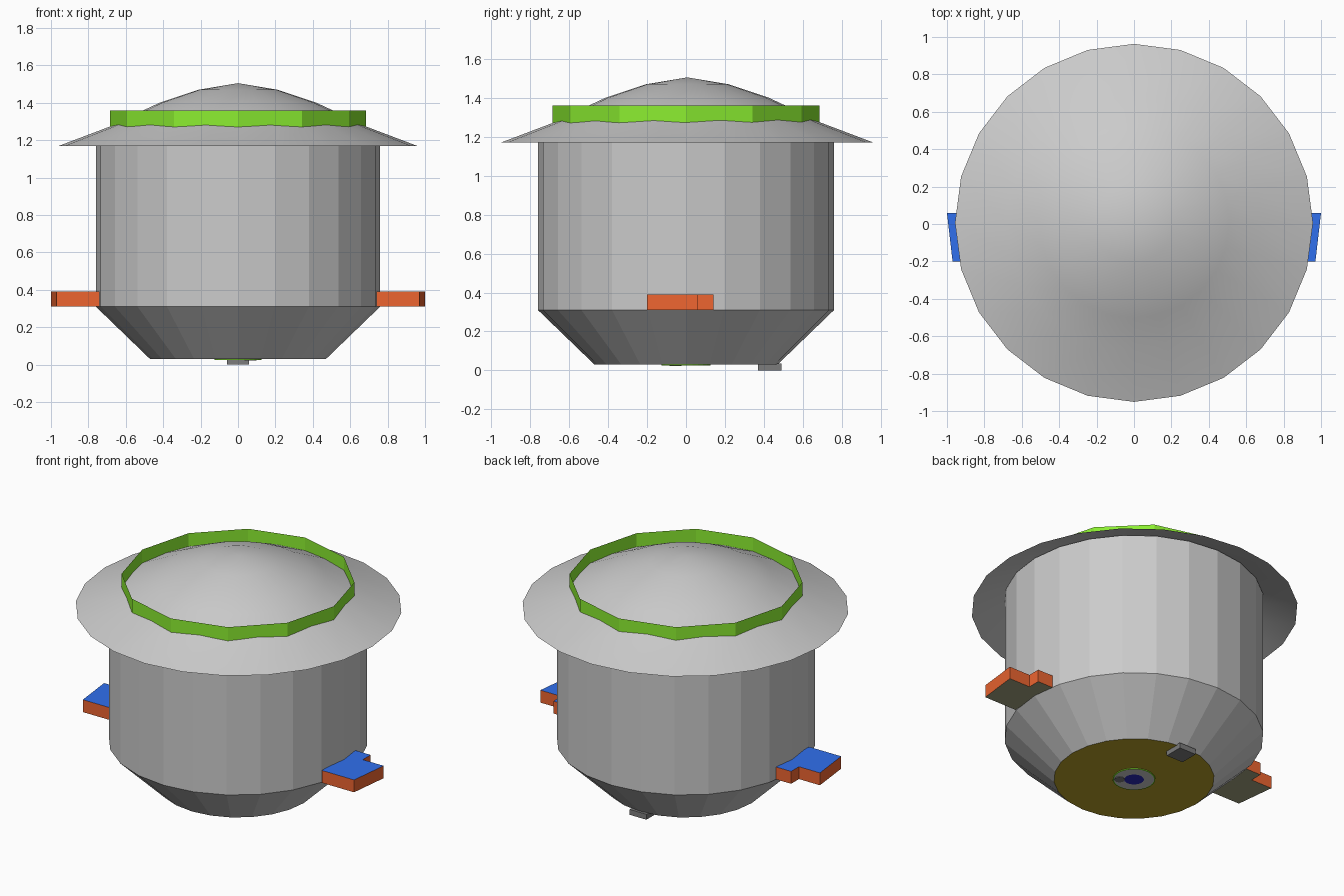
import bpy, bmesh
from math import sin, cos, pi, radians
from mathutils import Vector

if "Cube" in bpy.data.objects:
    bpy.data.objects.remove(bpy.data.objects["Cube"])


def material(name, rgb):
    m = bpy.data.materials.new(name)
    m.diffuse_color = (*rgb, 1)
    m.use_nodes = True
    m.node_tree.nodes["Principled BSDF"].inputs["Base Color"].default_value = m.diffuse_color
    return m


BLUE = material("blue", (0.03, 0.16, 0.85))
RED = material("red", (0.85, 0.13, 0.03))
OLIVE = material("olive", (0.36, 0.36, 0.22))
GREEN = material("green", (0.26, 0.85, 0.03))
BROWN = material("brown", (0.48, 0.35, 0.02))
PALE = material("pale", (0.75, 0.78, 0.75))
NAVY = material("navy", (0.02, 0.02, 0.5))
DARK = material("dark", (0.2, 0.2, 0.2))


def finish(name, bm, mats=()):
    mesh = bpy.data.meshes.new(name)
    bm.to_mesh(mesh)
    bm.free()
    for m in mats:
        mesh.materials.append(m)
    ob = bpy.data.objects.new(name, mesh)
    bpy.context.collection.objects.link(ob)
    return ob


def lathe(name, profile, sides, mats=(), centre=(0, 0)):
    """Revolve (radius, z) points, listed bottom to top, about a vertical axis."""
    bm = bmesh.new()
    cx, cy = centre
    rings = []
    for r, z in profile:
        n = sides if r > 0 else 1
        rings.append([bm.verts.new((cx + r * cos(2 * pi * i / sides),
                                    cy + r * sin(2 * pi * i / sides), z))
                      for i in range(n)])
    for lo, hi in zip(rings, rings[1:]):
        for i in range(sides):
            j = (i + 1) % sides
            quad = [lo[i % len(lo)], lo[j % len(lo)], hi[j % len(hi)], hi[i % len(hi)]]
            bm.faces.new(list(dict.fromkeys(quad)))
    return finish(name, bm, mats)


def handle(name, side):
    """Stepped flat handle: blue top, red edges, olive underside."""
    outline = [(0.74, -0.2), (0.97, -0.2), (1.0, 0.06), (0.85, 0.06), (0.85, 0.14), (0.74, 0.14)]
    bm = bmesh.new()
    base = bm.faces.new([bm.verts.new((side * x, y, 0.31)) for x, y in outline])
    top = bmesh.ops.extrude_face_region(bm, geom=[base], use_keep_orig=True)
    bmesh.ops.translate(bm, vec=(0, 0, 0.08),
                        verts=[v for v in top["geom"] if isinstance(v, bmesh.types.BMVert)])
    bmesh.ops.recalc_face_normals(bm, faces=bm.faces)
    for f in bm.faces:
        f.normal_update()
        f.material_index = 0 if f.normal.z > 0.5 else 2 if f.normal.z < -0.5 else 1
    return finish(name, bm, (BLUE, RED, OLIVE))


# Pot wall and tapered base
lathe("pot_body", [(0.47, 0.03), (0.76, 0.31), (0.76, 1.24)], 24)
lathe("base_plate", [(0, 0.03), (0.47, 0.03)], 24, [BROWN])

# Domed lid with a wide brim
lid = lathe("lid", [(0.957, 1.17), (0.68, 1.275), (0.51, 1.358), (0.42, 1.40),
                    (0.21, 1.47), (0, 1.505)], 24, centre=(0, 0.006))
bpy.context.view_layer.objects.active = lid
lid.select_set(True)
bpy.ops.object.shade_smooth_by_angle(angle=radians(40))

# Green band standing on the lid
lathe("lid_band", [(0.685, 1.25), (0.685, 1.36)], 12, [GREEN])

# Side handles
for label, side in (("left", -1), ("right", 1)):
    handle(label + "_handle", side)

# Drain fitting under the base
lathe("drain_rim", [(0.118, 0.025), (0.125, 0.025), (0.125, 0.032)], 24, [GREEN])
lathe("drain_plate", [(0, 0.026), (0.12, 0.026)], 24, [PALE])
lathe("drain_hole", [(0, 0.0245), (0.058, 0.0245)], 24, [NAVY])
lathe("drain_nub", [(0, 0.022), (0.032, 0.022), (0.032, 0.03)], 8, [DARK], (0.066, -0.054))

# Foot block at the back of the base
bm = bmesh.new()
bmesh.ops.create_cube(bm, size=1)
for v in bm.verts:
    v.co = Vector((v.co.x * 0.12, v.co.y * 0.12 + 0.43, v.co.z * 0.035 + 0.0175))
finish("rear_foot", bm, [DARK])
